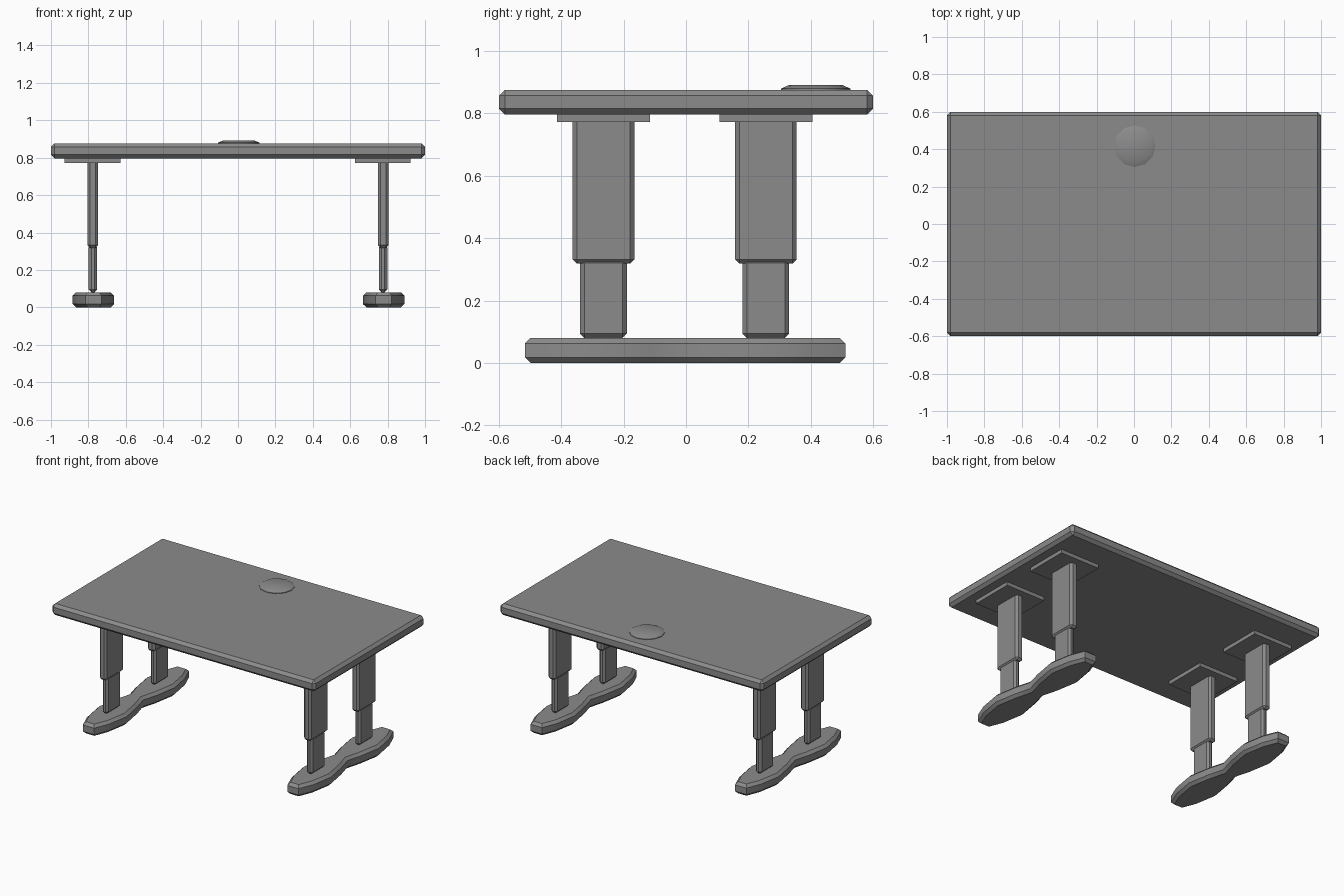
import bpy
import bmesh
import math
from mathutils import Matrix, Vector

cube = bpy.data.objects.get("Cube")
if cube:
    bpy.data.objects.remove(cube, do_unlink=True)

GREY = (0.26, 0.26, 0.26, 1.0)
grey = bpy.data.materials.new("mid_grey")
grey.use_nodes = True
grey.diffuse_color = GREY
grey.node_tree.nodes["Principled BSDF"].inputs["Base Color"].default_value = GREY


def add_object(name, bm):
    """Turn a bmesh into a named object with the grey material."""
    bmesh.ops.recalc_face_normals(bm, faces=bm.faces)
    mesh = bpy.data.meshes.new(name)
    bm.to_mesh(mesh)
    bm.free()
    mesh.materials.append(grey)
    obj = bpy.data.objects.new(name, mesh)
    bpy.context.collection.objects.link(obj)
    return obj


def chamfer(bm, edges, width):
    bmesh.ops.bevel(bm, geom=edges, offset=width, segments=1,
                    affect='EDGES', profile=0.5)


def box(name, center, size, z0, z1, bevel=0.0):
    """Box standing between z0 and z1, with optional chamfered edges."""
    bm = bmesh.new()
    place = Matrix.Translation((center[0], center[1], (z0 + z1) / 2))
    bmesh.ops.create_cube(bm, size=1, matrix=place @ Matrix.Diagonal((*size, z1 - z0, 1)))
    if bevel:
        chamfer(bm, bm.edges[:], bevel)
    return add_object(name, bm)


def foot(name, x, y):
    """Hourglass foot: half outline mirrored front-back and side to side."""
    half = [(0.514, 0.043), (0.41, 0.085), (0.26, 0.111), (0.11, 0.085), (0, 0.055)]
    side = [(w, -l) for l, w in half] + [(w, l) for l, w in half[-2::-1]]
    outline = side + [(-w, l) for w, l in reversed(side)]
    bm = bmesh.new()
    base = bm.faces.new([bm.verts.new((x + px, y + py, 0)) for px, py in outline])
    top = bmesh.ops.extrude_face_region(bm, geom=[base], use_keep_orig=True)
    verts = [g for g in top["geom"] if isinstance(g, bmesh.types.BMVert)]
    bmesh.ops.translate(bm, verts=verts, vec=Vector((0, 0, 0.08)))
    rims = [e for e in bm.edges if abs(e.verts[0].co.z - e.verts[1].co.z) < 0.001]
    chamfer(bm, rims, 0.018)
    return add_object(name, bm)


# Desk top
box("desk_top", (0, 0), (2.0, 1.2), 0.797, 0.876, 0.019)

# Cable cap near the back edge: low twelve-sided disc with a sloped rim
bm = bmesh.new()
for z0, z1, r0, r1 in ((0.870, 0.880, 0.111, 0.111), (0.880, 0.892, 0.111, 0.084)):
    bmesh.ops.create_cone(bm, cap_ends=(False), segments=12, radius1=r0, radius2=r1,
                          depth=z1 - z0,
                          matrix=Matrix.Translation((0.004, 0.416, (z0 + z1) / 2)))
bmesh.ops.remove_doubles(bm, verts=bm.verts, dist=0.0005)
bmesh.ops.holes_fill(bm, edges=[e for e in bm.edges if e.is_boundary])
cap = add_object("cable_cap", bm)

# Two leg assemblies, each with a foot and two telescopic columns
feet = []
for side, x in (("left", 0.776), ("right", -0.776)):
    feet.append(foot(f"{side}_foot", x + 0.003, -0.003))
    for end, y in (("front", -0.265), ("back", 0.256)):
        tag = f"{side}_{end}"
        box(f"{tag}_mount_plate", (x - 0.002, y), (0.297, 0.298), 0.772, 0.80)
        box(f"{tag}_upper_column", (x, y), (0.056, 0.198), 0.318, 0.79, 0.014)
        box(f"{tag}_lower_column", (x, y), (0.044, 0.15), 0.08, 0.335, 0.014)

# Smooth the rounded outlines while keeping the chamfers crisp
bpy.ops.object.select_all(action='DESELECT')
for obj in feet + [cap]:
    obj.select_set(True)
bpy.context.view_layer.objects.active = cap
bpy.ops.object.shade_smooth_by_angle(angle=math.radians(32))
